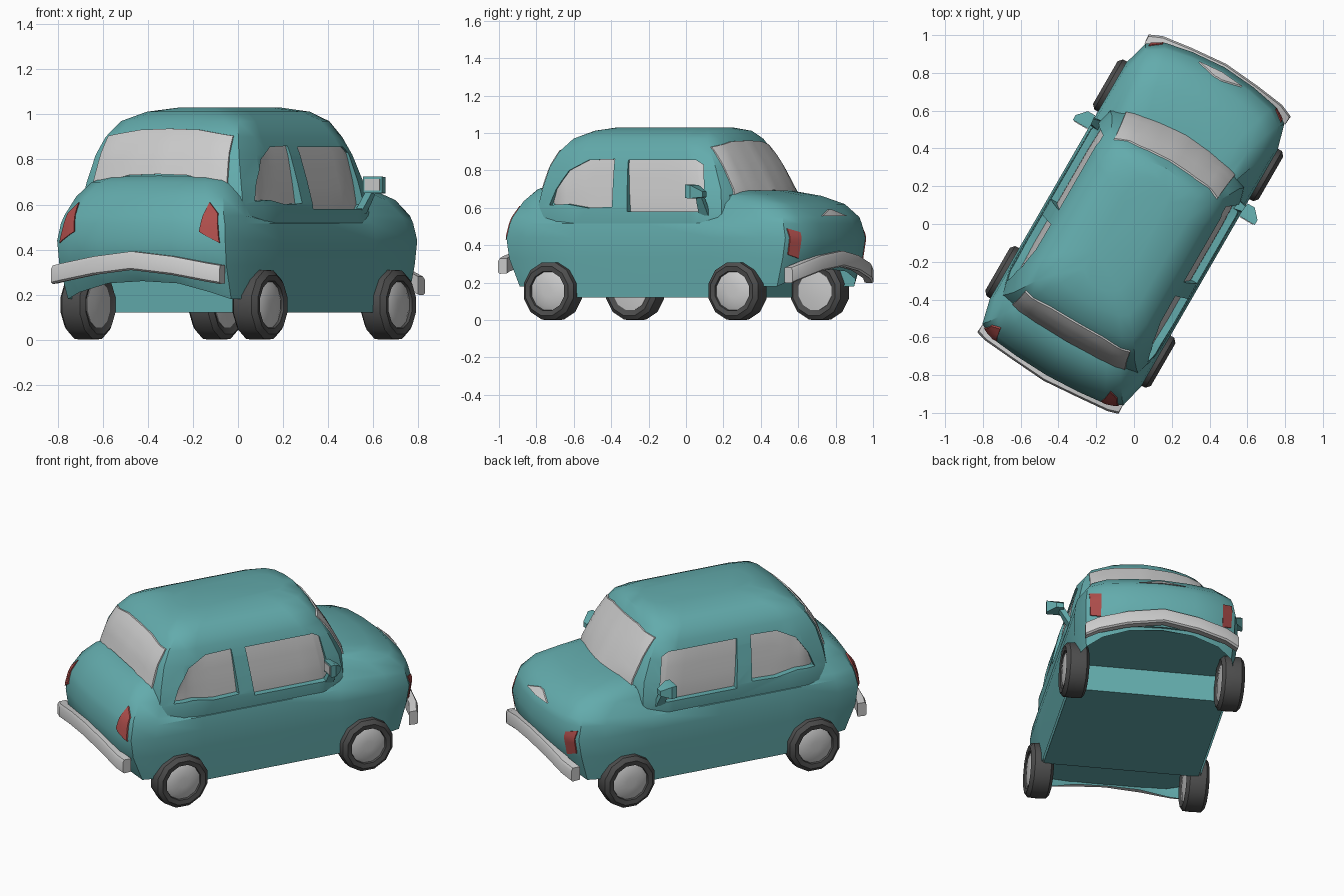
import bpy, bmesh, math
from mathutils import Vector
from mathutils.bvhtree import BVHTree

if "Cube" in bpy.data.objects:
    bpy.data.objects.remove(bpy.data.objects["Cube"])

# Built with the car pointing along +y, then everything is turned at the end
TURN = math.radians(-30)


def material(name, rgb):
    m = bpy.data.materials.new(name)
    m.diffuse_color = (*rgb, 1)
    m.use_nodes = True
    m.node_tree.nodes["Principled BSDF"].inputs["Base Color"].default_value = m.diffuse_color
    return m


TEAL = material("teal_paint", (0.125, 0.41, 0.415))
DARK = material("tyre_rubber", (0.075, 0.075, 0.075))
RED = material("lamp_red", (0.42, 0.075, 0.07))


def smooth(me, angle=35):
    for p in me.polygons:
        p.use_smooth = True
    me.set_sharp_from_angle(angle=math.radians(angle))


def make(name, verts, faces, mat=None, angle=35):
    me = bpy.data.meshes.new(name)
    me.from_pydata([tuple(v) for v in verts], [], faces)
    bm = bmesh.new()
    bm.from_mesh(me)
    bmesh.ops.recalc_face_normals(bm, faces=bm.faces)
    bm.to_mesh(me)
    bm.free()
    smooth(me, angle)
    if mat:
        me.materials.append(mat)
    o = bpy.data.objects.new(name, me)
    bpy.context.collection.objects.link(o)
    return o


def loft(name, rings, mat, cap0=True, angle=35):
    """Skin a list of equally long rings and cap the ends."""
    n = len(rings[0])
    verts = [v for r in rings for v in r]
    faces = [(k * n + i, k * n + (i + 1) % n, (k + 1) * n + (i + 1) % n, (k + 1) * n + i)
             for k in range(len(rings) - 1) for i in range(n)]
    if cap0:
        faces.append(tuple(range(n)))
    faces.append(tuple(range((len(rings) - 1) * n, len(rings) * n)))
    return make(name, verts, faces, mat, angle)


def plan(front, back, w, z, s=1.0, pinch=1.0, rise=0.0):
    """Rounded plan outline of the car at one height; z may be a list."""
    half = [(0, front), (.4 * w, front - .015 * s), (.73 * w, front - .045 * s),
            (.915 * w, front - .10 * s), (w, front - .24 * s),
            (w * (1 + pinch) / 2, min(.42, front - .27 * s)), (w * pinch, 0),
            (w * pinch, max(-.43, back + .23 * s)),
            (w, back + .20 * s), (.93 * w, back + .065 * s),
            (.75 * w, back + .025 * s), (.4 * w, back + .008 * s), (0, back)]
    zs = z if isinstance(z, list) else [z + (rise if i > 6 else 0) for i in range(13)]
    pts = [Vector((x, y, h)) for (x, y), h in zip(half, zs)]
    return pts + [Vector((-p.x, p.y, p.z)) for p in pts[-2:0:-1]]


# Lower body with bonnet and boot, skirt rising at both ends
skirt = [.27, .26, .22, .18, .18, .12, .12, .12, .18, .18, .21, .25, .26]
hull = loft("lower_body", [
    plan(.90, -.85, .45, skirt), plan(.94, -.91, .46, .33), plan(.958, -.925, .463, .44),
    plan(.94, -.91, .452, .515), plan(.93, -.90, .44, .55, 1, .88),
    plan(.855, -.85, .405, .62, 1, .88, .015),
    plan(.73, -.785, .36, .664, 1, .85, .035), plan(.57, -.70, .30, .692, 1, .8, .04)],
    TEAL, cap0=False)
make("overhang_floor", plan(.92, -.88, .45, .28), [tuple(range(24))], TEAL)
sill = [(-.44, -.42), (.44, -.42), (.44, .43), (-.44, .43)]
loft("floor_pan", [[(x, y, z) for x, y in sill] for z in (.12, .3)], TEAL)

# Cabin, rounder at the waist than at the roof
cabin = loft("cabin", [plan(f, b, w, z, s) for f, b, w, z, s in [
    (.55, -.74, .43, .42, 1), (.56, -.745, .449, .50, 1), (.555, -.74, .446, .60, 1),
    (.535, -.72, .425, .70, .95), (.47, -.68, .395, .82, .8), (.42, -.635, .366, .90, .75),
    (.375, -.57, .322, .97, .75), (.34, -.48, .235, 1.012, .75), (.27, -.39, .12, 1.03, .75)]],
    TEAL)


def tree(o):
    return BVHTree.FromPolygons([v.co for v in o.data.vertices],
                                [tuple(p.vertices) for p in o.data.polygons])


CABIN, HULL = tree(cabin), tree(hull)


def panel(name, top, bot, axis, sign, bvh, lo, hi, mat=None, tilt=0.0):
    """Thin slab between two edge lines, laid onto a body surface along one axis."""
    def dense(pts):
        out = [Vector(pts[0])]
        for a, b in zip(pts, pts[1:]):
            out += [Vector(a).lerp(Vector(b), t / 4) for t in (1, 2, 3, 4)]
        return out
    t, b, rows = dense(top), dense(bot), 7
    n, outer, inner = len(t), [], []
    d = Vector((sign, 0, 0)) if axis == "x" else Vector((0, sign, 0))
    for k in range(rows):
        f = k / (rows - 1)
        for p, q in zip(t, b):
            a, z = p.lerp(q, f)
            o = Vector((0, a, z)) if axis == "x" else Vector((a, 0, z))
            hit = bvh.ray_cast(o + d * 2, -d)[0] or bvh.find_nearest(o + d)[0]
            outer.append(hit + d * (hi - (tilt * f if hi < 0 else 0)))
            inner.append(hit + d * (lo - tilt * f))
    m, faces = n * rows, []
    for k in range(rows - 1):
        for i in range(n - 1):
            f = (k * n + i, k * n + i + 1, (k + 1) * n + i + 1, (k + 1) * n + i)
            faces += [f, tuple(v + m for v in reversed(f))]
    rim = (list(range(n)) + [k * n + n - 1 for k in range(1, rows)]
           + [(rows - 1) * n + i for i in range(n - 2, -1, -1)]
           + [k * n for k in range(rows - 2, 0, -1)])
    for i, v in enumerate(rim):
        w = rim[(i + 1) % len(rim)]
        faces.append((v, v + m, w + m, w))
    return make(name, outer + inner, faces, mat)


# Side windows, sunk into openings cut in the cabin
side_windows = {
    "front_side_window": ([(-.135, .855), (.28, .855), (.325, .83)],
                          [(-.105, .58), (.33, .58), (.37, .60)]),
    "rear_side_window": ([(-.22, .86), (-.38, .855), (-.49, .80), (-.56, .70)],
                         [(-.20, .605), (-.35, .60), (-.48, .62), (-.595, .615)])}
cutters = []
for name, (top, bot) in side_windows.items():
    for s in (1, -1):
        panel(name, top, bot, "x", s, CABIN, -.03, -.010, None, .028)
        c = panel("window_cutter", top, bot, "x", s, CABIN, -.015, .03, None, .028)
        c.hide_render = True
        mod = cabin.modifiers.new("opening", "BOOLEAN")
        mod.operation, mod.solver, mod.object = "DIFFERENCE", "EXACT", c
        cutters.append(c)
bpy.context.view_layer.update()
cut = bpy.data.meshes.new_from_object(cabin.evaluated_get(bpy.context.evaluated_depsgraph_get()))
cabin.modifiers.clear()
cabin.data = cut
smooth(cut)
for c in cutters:
    bpy.data.objects.remove(c)


def sym(pts):
    return [(-x, z) for x, z in pts] + [(x, z) for x, z in reversed(pts[:-1])]


# Windscreen, rear window and nose plate
panel("windscreen", sym([(.315, .925), (.16, .955), (0, .96)]),
      sym([(.335, .655), (.15, .685), (0, .695)]), "y", 1, CABIN, -.01, .009)
panel("rear_window", sym([(.32, .905), (.15, .932), (0, .937)]),
      sym([(.345, .685), (.15, .73), (0, .735)]), "y", -1, CABIN, -.01, .009)
panel("nose_plate", [(-.02, .59), (.02, .59)], [(-.13, .557), (.13, .557)],
      "y", 1, HULL, -.01, .008)

# Lamps at the four corners
for s in (1, -1):
    panel("front_lamp", [(s * .345, .47), (s * .405, .49)], [(s * .345, .33), (s * .40, .35)],
          "y", 1, HULL, -.01, .006, RED)
    panel("tail_lamp", [(s * .335, .61), (s * .385, .56)], [(s * .32, .48), (s * .41, .43)],
          "y", -1, HULL, -.01, .008, RED)

# Bumpers: a flat bar bowed outward and arched upward
for name, d, path in [
        ("front_bumper", 1, [(.43, .905, .24), (.36, .935, .265), (.20, .957, .305), (0, .975, .33)]),
        ("rear_bumper", -1, [(.428, .908, .29), (.37, .925, .30), (.20, .94, .33), (0, .955, .352)])]:
    full = [(-x, y, z) for x, y, z in path] + list(reversed(path[:-1]))
    loft(name, [[(x, d * (y - .05), z + .04), (x, d * (y - .006), z + .04),
                 (x * 1.01, d * (y + .003), z + .025), (x * 1.01, d * (y + .003), z - .035),
                 (x, d * (y - .006), z - .043), (x, d * (y - .05), z - .04)]
                for x, y, z in full], None)


# Wheels: twelve-sided tyres and hubs
def lathe(name, prof, side, y, mat):
    turns = [math.radians(15 + 30 * i) for i in range(12)]
    return loft(name, [[(side * (x + .014), y + r * math.sin(a), .155 + r * math.cos(a))
                        for a in turns] for r, x in prof], mat)


for s in (1, -1):
    for y in (.573, -.568):
        lathe("tyre", [(.105, .375), (.135, .362), (.158, .38), (.16, .425), (.158, .472),
                       (.135, .492), (.108, .487), (.105, .47)], s, y, DARK)
        lathe("hub", [(.05, .365), (.105, .372), (.105, .475), (.08, .486), (.03, .49)], s, y, None)

# Door mirrors: tapered shell, glass facing backward, foot on the door
for s in (1, -1):
    def quad(y, hw, hh, cx, cz):
        return [(s * (cx + a * hw), y, cz + b * hh) for a, b in ((-1, -1), (1, -1), (1, 1), (-1, 1))]
    loft("mirror_shell", [quad(.315, .048, .036, .508, .688), quad(.345, .048, .036, .508, .686),
                          quad(.395, .022, .015, .488, .672)], TEAL)
    loft("mirror_glass", [quad(.311, .038, .026, .508, .688), quad(.32, .038, .026, .508, .688)], None)
    loft("mirror_foot", [[(s * x, y, z) for x, y in ((cx - .02, .345 - b), (cx + .015, .345 - b),
                          (cx + .015, .375 + b), (cx - .02, .375 + b))]
                         for cx, b, z in ((.42, .012, .56), (.45, .008, .61), (.485, .0, .675))], TEAL)

for o in bpy.context.scene.objects:
    o.rotation_euler.z = TURN
